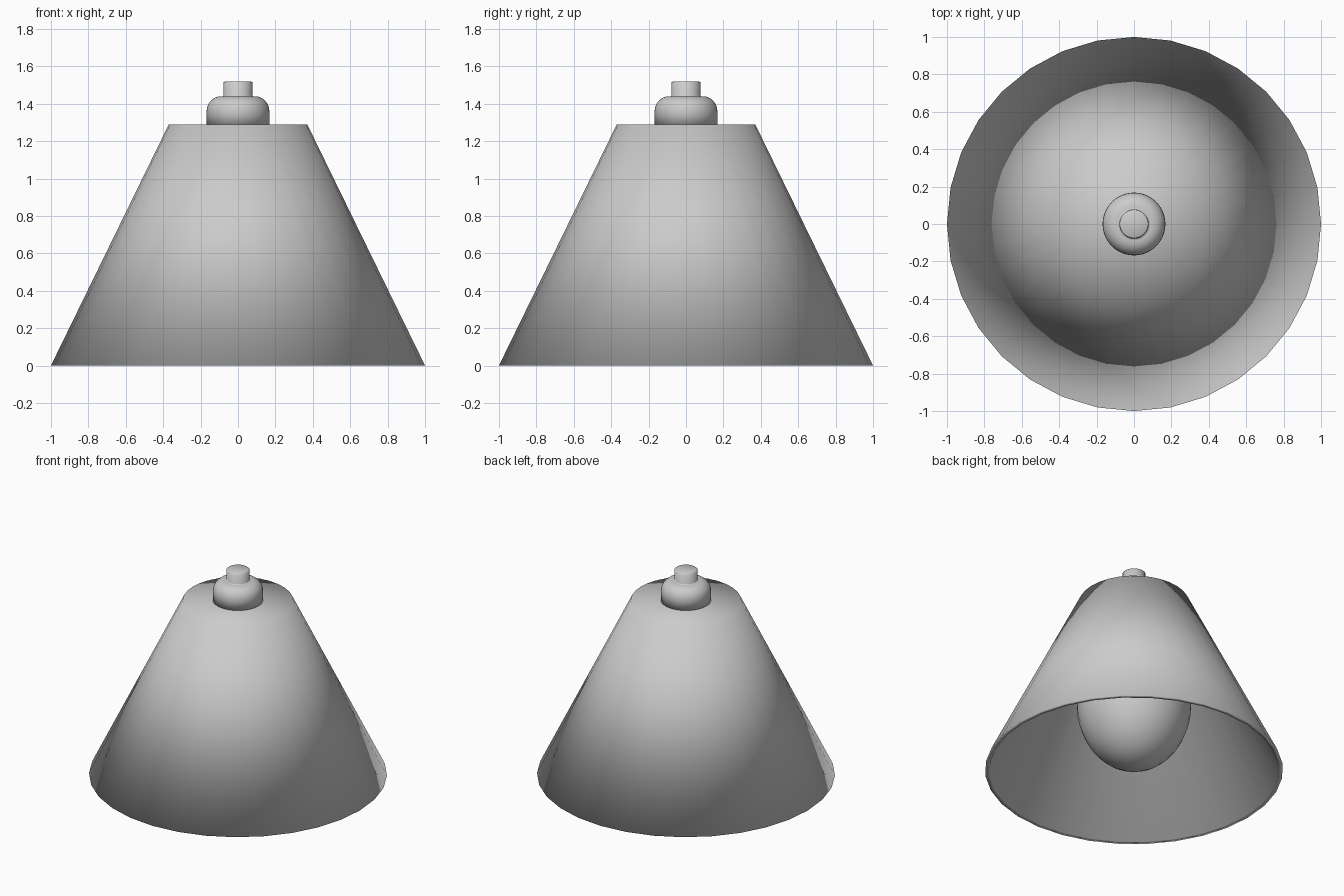
import bpy
import bmesh
from math import sin, cos, pi, radians

if "Cube" in bpy.data.objects:
    bpy.data.objects.remove(bpy.data.objects["Cube"])


def lathe(name, profile, sides):
    """Revolve an (radius, height) profile around z; fully smooth shaded."""
    bm = bmesh.new()
    rings = []
    for r, z in profile:
        if r == 0:
            rings.append([bm.verts.new((0, 0, z))] * sides)
        else:
            rings.append([bm.verts.new((r * cos(2 * pi * i / sides),
                                        r * sin(2 * pi * i / sides), z))
                          for i in range(sides)])
    for a, b in zip(rings, rings[1:]):
        for i in range(sides):
            j = (i + 1) % sides
            quad = list(dict.fromkeys((a[i], b[i], b[j], a[j])))
            bm.faces.new(quad)
    bmesh.ops.recalc_face_normals(bm, faces=bm.faces[:])
    for f in bm.faces:
        f.smooth = True
    mesh = bpy.data.meshes.new(name)
    bm.to_mesh(mesh)
    bm.free()
    obj = bpy.data.objects.new(name, mesh)
    bpy.context.collection.objects.link(obj)
    return obj


# Thin conical shade, closed at the top and open below
lathe("shade", [(0, 1.29), (0.37, 1.29), (1.0, 0), (0.97, 0),
                (0.35, 1.265), (0, 1.265)], 32)

# Rounded holder on top of the shade with the cable stem
shoulder = [(0.09 + 0.078 * cos(radians(a)), 1.36 + 0.08 * sin(radians(a)))
            for a in range(90, -1, -15)]
lathe("top_holder", [(0, 1.52), (0.07, 1.52), (0.077, 1.515), (0.077, 1.445),
                     (0.08, 1.44)] + shoulder + [(0.168, 1.28), (0, 1.28)], 48)

# Light bulb: egg-shaped body narrowing to a neck under the shade top
body = [(0.385 * cos(radians(a)), 0.51 + 0.48 * sin(radians(a)))
        for a in range(-80, 61, 10)]
lathe("bulb", [(0, 0.03)] + body + [(0.16, 1.0), (0.15, 1.1), (0.15, 1.27),
                                    (0, 1.27)], 32)
